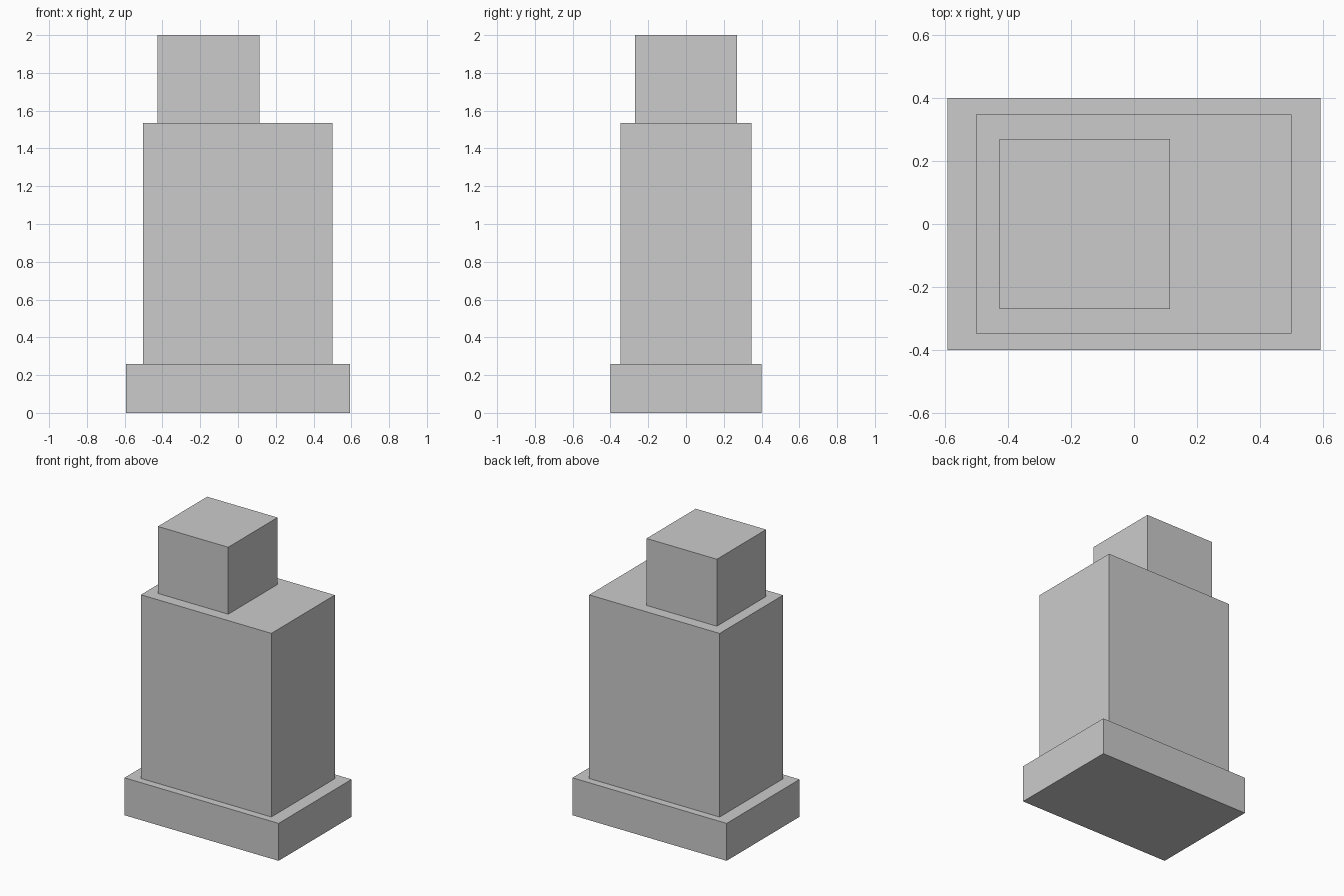
import bpy

if "Cube" in bpy.data.objects:
    bpy.data.objects.remove(bpy.data.objects["Cube"])


def box(name, x, y, z):
    """Box spanning the given (min, max) ranges."""
    spans = (x, y, z)
    bpy.ops.mesh.primitive_cube_add(size=1, location=[(a + b) / 2 for a, b in spans])
    ob = bpy.context.object
    ob.name = name
    ob.scale = [b - a for a, b in spans]
    bpy.ops.object.transform_apply(location=False, rotation=False, scale=True)
    return ob


# Wide plinth
box("base", (-0.592, 0.592), (-0.4, 0.4), (0, 0.26))
# Tall main block
box("body", (-0.502, 0.50), (-0.348, 0.348), (0.26, 1.535))
# Smaller block, offset to the left
box("top_block", (-0.426, 0.114), (-0.27, 0.27), (1.535, 2.0))
